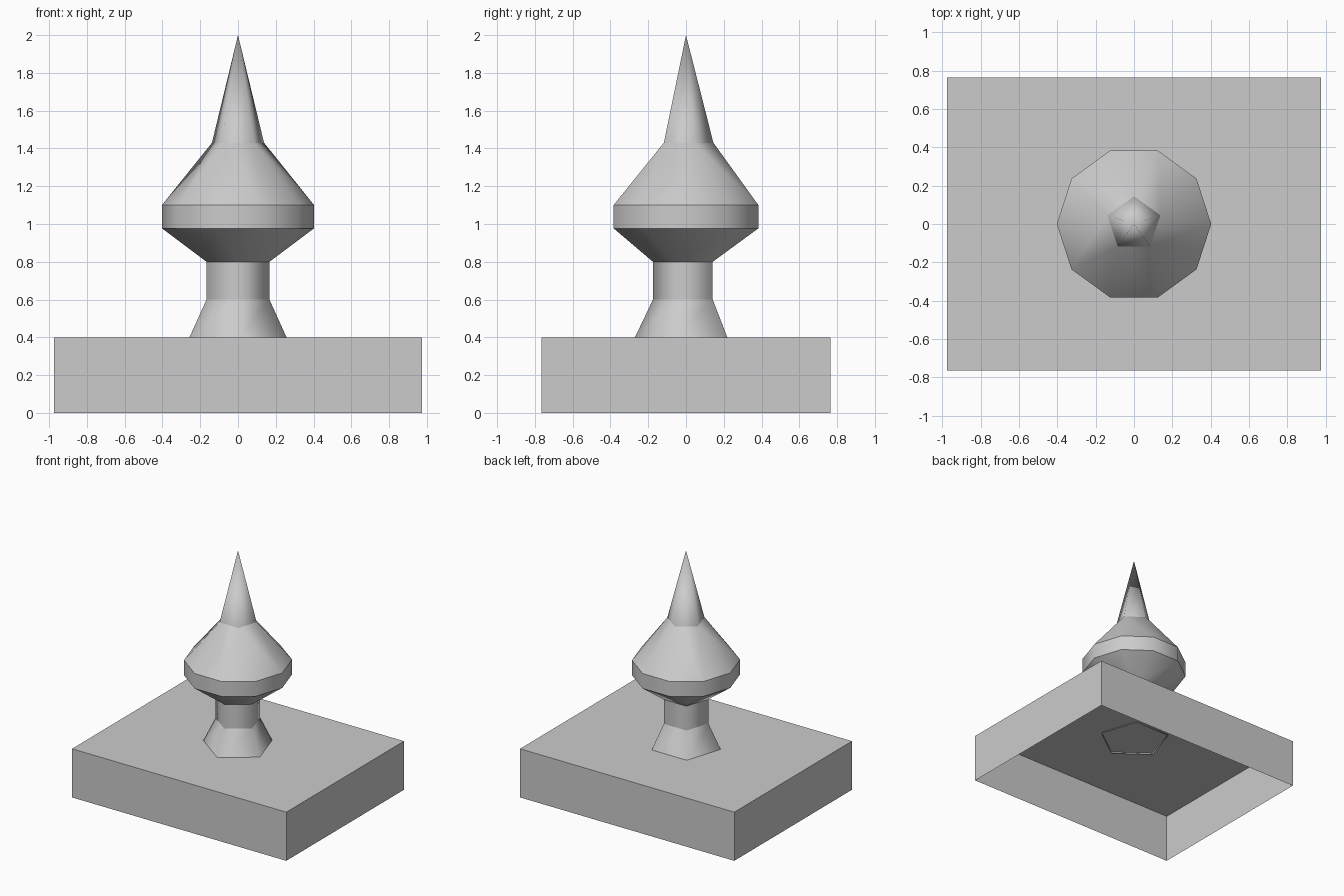
import bpy, bmesh
from math import sin, cos, radians

if "Cube" in bpy.data.objects:
    bpy.data.objects.remove(bpy.data.objects["Cube"])


def finish(bm, name):
    bmesh.ops.recalc_face_normals(bm, faces=bm.faces)
    mesh = bpy.data.meshes.new(name)
    bm.to_mesh(mesh)
    bm.free()
    obj = bpy.data.objects.new(name, mesh)
    bpy.context.collection.objects.link(obj)
    return obj


def ring(bm, n, radius, start, z):
    return [bm.verts.new((radius * cos(radians(start + 360 * i / n)),
                          radius * sin(radians(start + 360 * i / n)), z))
            for i in range(n)]


def bridge(bm, a, b):
    n = len(a)
    for i in range(n):
        j = (i + 1) % n
        bm.faces.new((a[i], a[j], b[j], b[i]))


def bridge_5_to_10(bm, five, start, ten):
    # Each pentagon corner meets one decagon side; pentagon sides meet the rest
    for k in range(5):
        i = round((start + 72 * k - 18) / 36)
        d = [ten[(i + s) % 10] for s in range(3)]
        bm.faces.new((five[k], d[0], d[1]))
        bm.faces.new((five[k], d[1], d[2], five[(k + 1) % 5]))


# Block base: thin shell, open underneath
bm = bmesh.new()
bmesh.ops.create_cube(bm, size=1)
for v in bm.verts:
    v.co = (v.co.x * 1.95, v.co.y * 1.53, (v.co.z + 0.5) * 0.4)
bm.normal_update()
bottom = [f for f in bm.faces if f.normal.z < -0.9]
bmesh.ops.delete(bm, geom=bottom, context='FACES_ONLY')
mesh_base = finish(bm, "base")
for p in mesh_base.data.polygons:
    if p.normal.z < -0.5:
        mesh_base.data.flip_normals()
        break

# Finial: five-sided foot and neck, ten-sided bulb, five-sided spike
bm = bmesh.new()
foot = ring(bm, 5, 0.275, -90, 0.39)
neck_low = ring(bm, 5, 0.175, -90, 0.60)
neck_top = ring(bm, 5, 0.175, -90, 0.80)
band_low = ring(bm, 10, 0.403, 0, 0.977)
band_top = ring(bm, 10, 0.403, 0, 1.10)
spike = ring(bm, 5, 0.145, 90, 1.43)
tip = bm.verts.new((0, 0, 2.0))
bridge(bm, foot, neck_low)
bridge(bm, neck_low, neck_top)
bridge_5_to_10(bm, neck_top, -90, band_low)
bridge(bm, band_low, band_top)
bridge_5_to_10(bm, spike, 90, band_top)
for i in range(5):
    bm.faces.new((spike[i], spike[(i + 1) % 5], tip))

# Smooth around the axis, crisp along each horizontal ring
for f in bm.faces:
    f.smooth = True
for e in bm.edges:
    if abs(e.verts[0].co.z - e.verts[1].co.z) < 1e-4:
        e.smooth = False
finish(bm, "finial")
